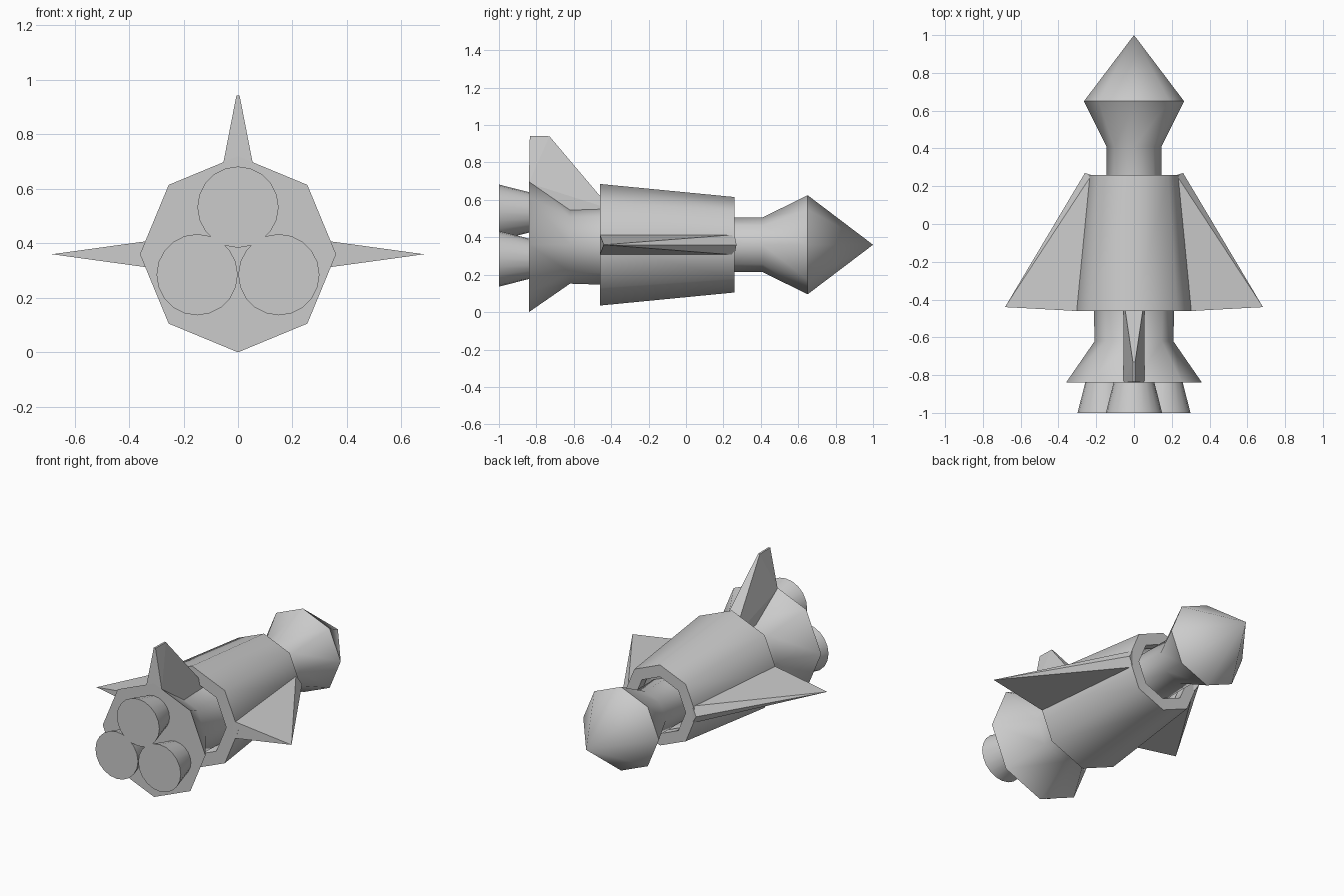
import bpy, bmesh
from math import sin, cos, pi, radians

if "Cube" in bpy.data.objects:
    bpy.data.objects.remove(bpy.data.objects["Cube"])

AXIS_Z = 0.36


def finish(name, bm, smooth=True):
    bmesh.ops.remove_doubles(bm, verts=bm.verts[:], dist=1e-5)
    bmesh.ops.recalc_face_normals(bm, faces=bm.faces[:])
    me = bpy.data.meshes.new(name)
    bm.to_mesh(me)
    bm.free()
    ob = bpy.data.objects.new(name, me)
    bpy.context.collection.objects.link(ob)
    if smooth:
        bpy.ops.object.select_all(action='DESELECT')
        ob.select_set(True)
        bpy.context.view_layer.objects.active = ob
        bpy.ops.object.shade_smooth_by_angle(angle=radians(50))
    return ob


def lathe(name, profile, sides=8, cx=0.0, cz=AXIS_Z):
    """Revolve (y, radius) points about a line parallel to y; radius-0 ends close it."""
    bm = bmesh.new()
    rings = []
    for y, r in profile:
        if r == 0:
            rings.append([bm.verts.new((cx, y, cz))] * sides)
        else:
            rings.append([bm.verts.new((cx + r * cos(2 * pi * i / sides), y,
                                        cz + r * sin(2 * pi * i / sides)))
                          for i in range(sides)])
    for a, b in zip(rings, rings[1:]):
        for i in range(sides):
            j = (i + 1) % sides
            bm.faces.new(list(dict.fromkeys((a[i], a[j], b[j], b[i]))))
    # merge coplanar end-cap fans
    bmesh.ops.dissolve_limit(bm, angle_limit=radians(0.5),
                             verts=bm.verts[:], edges=bm.edges[:])
    return finish(name, bm)


def hull(name, points):
    bm = bmesh.new()
    for p in points:
        bm.verts.new(p)
    bmesh.ops.convex_hull(bm, input=bm.verts[:])
    return finish(name, bm, smooth=False)


# Hull sleeve, with recesses around the neck and tail, and both inner bodies
lathe("fuselage", [
    (1.0, 0), (0.65, 0.265), (0.41, 0.146),        # nose capsule
    (0.18, 0.146), (0.18, 0.18),                   # neck and front recess
    (0.26, 0.255), (-0.46, 0.325),                 # hull
    (-0.46, 0.24), (-0.40, 0.215),                 # rear recess
    (-0.62, 0.208), (-0.84, 0.36), (-0.84, 0)])    # tail tube and flare

# Front rim of the hull
lathe("hull_front_rim", [(0.20, 0.18), (0.26, 0.18), (0.26, 0.255), (0.20, 0.26)])

# Three flared engine nozzles
for label, x, z in (("top", 0, 0.533), ("left", -0.15, 0.285), ("right", 0.15, 0.285)):
    lathe("engine_" + label, [(-0.80, 0), (-0.80, 0.098), (-1.0, 0.149), (-1.0, 0)],
          sides=20, cx=x, cz=z)

# Side wings
for label, s in (("left", -1), ("right", 1)):
    pts = [(s * x, y, AXIS_Z + dz) for dz in (-0.054, 0.054)
           for x, y in ((0.29, -0.461), (0.225, 0.259))]
    pts += [(s * 0.26, 0.27, AXIS_Z), (s * 0.683, -0.44, AXIS_Z)]
    hull("wing_" + label, pts)

# Tail fin
hull("tail_fin", [(s * w, y, z) for s in (-1, 1) for w, y, z in (
    (0.055, -0.84, 0.69), (0.055, -0.62, 0.54), (0.055, -0.40, 0.55),
    (0.006, -0.73, 0.94), (0.006, -0.835, 0.942))])
